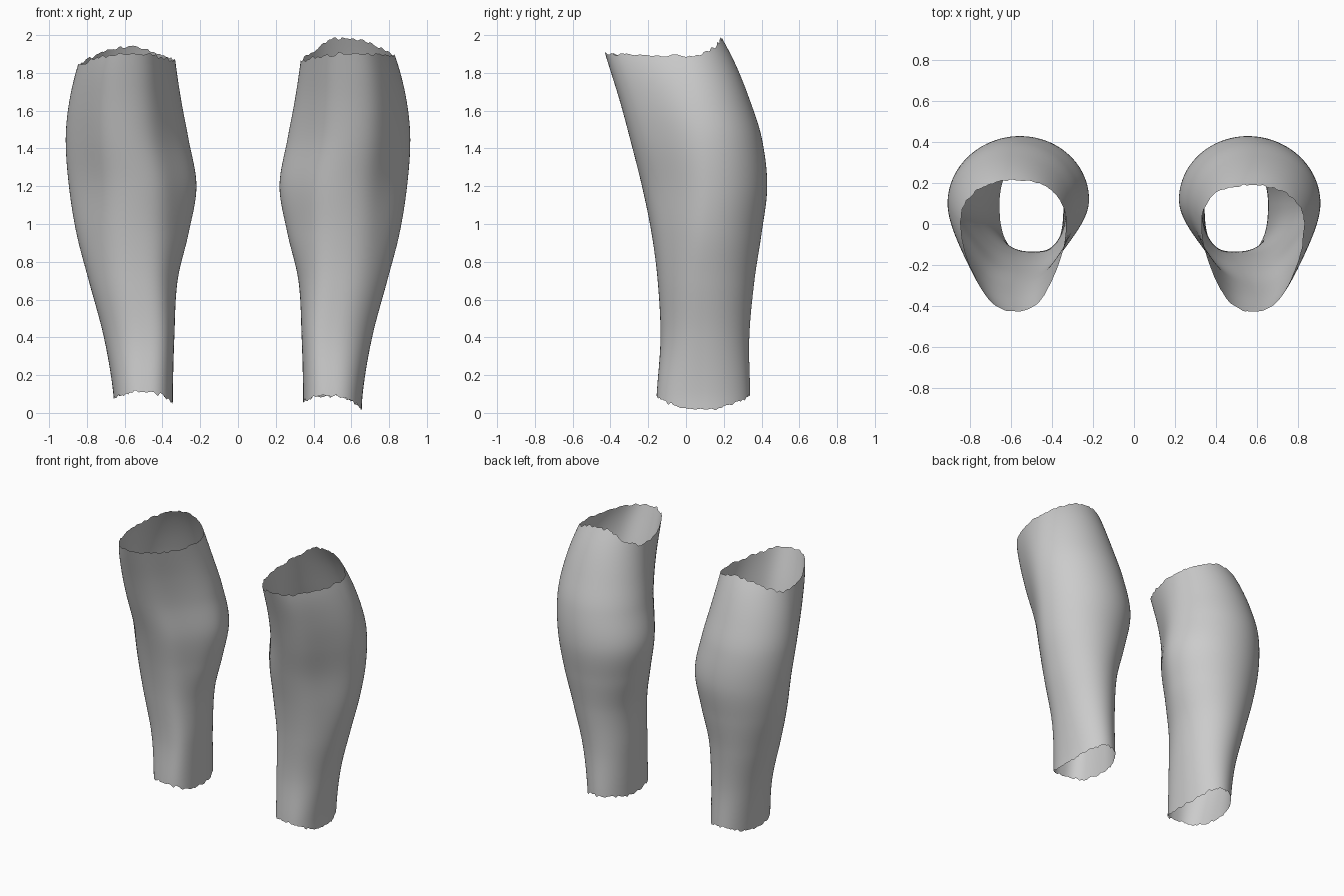
import bpy, bmesh, math, random

if "Cube" in bpy.data.objects:
    bpy.data.objects.remove(bpy.data.objects["Cube"])

# Leg sections: z, inner x, outer x, front y, back y, y of widest point,
# front pinch, front boxiness, front sideways shift
SECTIONS = [
    (-0.10, .345, .655, -.165, .345, .10, .00, 2.6, -.01),
    (0.10, .345, .660, -.155, .340, .10, .00, 2.6, -.01),
    (0.40, .337, .710, -.135, .335, .10, .02, 2.5, -.03),
    (0.70, .320, .790, -.150, .362, .10, .05, 2.3, -.03),
    (0.95, .262, .855, -.182, .400, .11, .10, 2.1, -.02),
    (1.20, .220, .895, -.233, .430, .12, .14, 2.0, -.01),
    (1.45, .262, .912, -.296, .402, .10, .14, 2.0, 0),
    (1.65, .300, .893, -.350, .340, .06, .12, 2.1, 0),
    (1.85, .330, .845, -.412, .260, .01, .09, 2.2, 0),
    (2.05, .350, .770, -.475, .155, -.04, .07, 2.2, 0),
]
COLS, ROWS = 144, 60


def section_at(z):
    """Smooth cubic interpolation between the sections."""
    S = SECTIONS
    i = 0
    while i < len(S) - 2 and z > S[i + 1][0]:
        i += 1
    a, b = S[i], S[i + 1]
    p, n = S[max(i - 1, 0)], S[min(i + 2, len(S) - 1)]
    h = b[0] - a[0]
    t = (z - a[0]) / h
    out = []
    for k in range(1, len(a)):
        ma = (b[k] - p[k]) / (b[0] - p[0]) * h
        mb = (n[k] - a[k]) / (n[0] - a[0]) * h
        out.append((2*t**3 - 3*t*t + 1) * a[k] + (t**3 - 2*t*t + t) * ma
                   + (3*t*t - 2*t**3) * b[k] + (t**3 - t*t) * mb)
    return out


def spow(v, e):
    return math.copysign(abs(v) ** e, v)


def leg_point(ang, z):
    """ang 0 = outer side, 90 = back, 180 = inner side, 270 = front."""
    x0, x1, yf, yb, yw, pinch, box, shift = section_at(z)
    cx, w = (x0 + x1) / 2, (x1 - x0) / 2
    c, s = math.cos(ang), math.sin(ang)
    if s >= 0:
        return cx + w * c, yw + (yb - yw) * s, z
    e = 2 / box
    groove = 1 - pinch * math.sin(2 * ang) ** 2
    x = cx + w * spow(c, e) * groove + shift * s * s
    return x, yw + (yw - yf) * spow(s, e), z


def rim(ang, outer, back, inner, front):
    """Rim height blended between four compass heights."""
    c, s = math.cos(ang), math.sin(ang)
    return (outer if c > 0 else inner) * c * c + (back if s > 0 else front) * s * s


def make_leg(name, side, bottom, top, seed):
    random.seed(seed)

    def ragged():
        n = [random.uniform(-.011, .011) for _ in range(COLS)]
        return [(n[j - 1] + n[j] * 2 + n[(j + 1) % COLS]) / 3 for j in range(COLS)]

    low, high = ragged(), ragged()
    bm = bmesh.new()
    grid = []
    for j in range(COLS):
        ang = 2 * math.pi * j / COLS
        zb = rim(ang, *bottom) + low[j]
        zt = rim(ang, *top) + high[j]
        col = []
        for r in range(ROWS + 1):
            x, y, z = leg_point(ang, zb + (zt - zb) * r / ROWS)
            col.append(bm.verts.new((side * x, y, z)))
        grid.append(col)
    for j in range(COLS):
        a, b = grid[j], grid[(j + 1) % COLS]
        for r in range(ROWS):
            quad = [a[r], b[r], b[r + 1], a[r + 1]]
            f = bm.faces.new(quad if side > 0 else quad[::-1])
            f.smooth = True
    me = bpy.data.meshes.new(name)
    bm.to_mesh(me)
    bm.free()
    ob = bpy.data.objects.new(name, me)
    bpy.context.collection.objects.link(ob)


# Open lower-leg shells; rim heights are outer, back, inner, front
make_leg("lower_leg_right", 1, (.02, .09, .06, .09), (1.89, 1.985, 1.86, 1.905), 3)
make_leg("lower_leg_left", -1, (.08, .13, .055, .11), (1.84, 1.935, 1.86, 1.905), 8)
